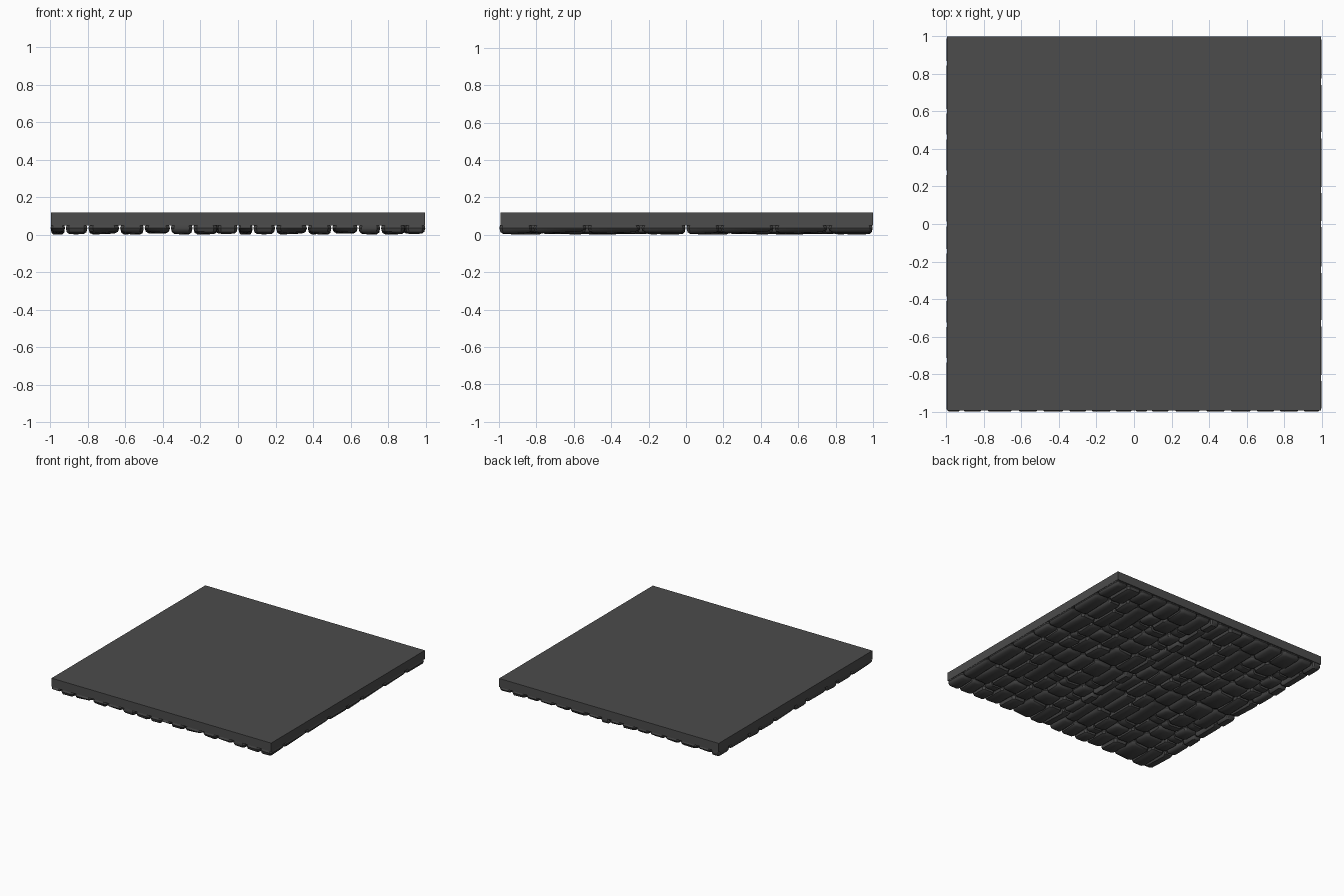
import bpy, bmesh, random

if "Cube" in bpy.data.objects:
    bpy.data.objects.remove(bpy.data.objects["Cube"])

random.seed(7)


def material(name, v):
    m = bpy.data.materials.new(name)
    m.diffuse_color = (v, v, v, 1)
    m.use_nodes = True
    m.node_tree.nodes["Principled BSDF"].inputs["Base Color"].default_value = m.diffuse_color
    return m


slab_grey = material("slab grey", 0.072)
stone_grey = material("stone grey", 0.062)


def finish(bm, name, mat):
    bmesh.ops.recalc_face_normals(bm, faces=bm.faces)
    me = bpy.data.meshes.new(name)
    bm.to_mesh(me)
    bm.free()
    me.materials.append(mat)
    ob = bpy.data.objects.new(name, me)
    bpy.context.collection.objects.link(ob)
    return ob


# Flat top slab
bm = bmesh.new()
bmesh.ops.create_cube(bm, size=1)
for v in bm.verts:
    v.co = (v.co.x * 1.992, v.co.y * 1.992 + 0.003, 0.085 + v.co.z * 0.07)
finish(bm, "top_slab", slab_grey)


def split(parts, lo, hi):
    """Random partition of 0..1 into uneven lengths."""
    w = [random.uniform(lo, hi) for _ in range(parts)]
    out, t = [0], 0
    for k in w:
        t += k / sum(w)
        out.append(t)
    return out


def stone(bm, x0, x1, y0, y1, low, tx, ty):
    """Worn cobble: eight-sided rings, widest just below the slab."""
    cx, cy = (x0 + x1) / 2, (y0 + y1) / 2
    hx, hy = (x1 - x0) / 2 - 0.002, (y1 - y0) / 2 - 0.002
    rings = []
    for f, z in ((0.13, 0.058), (0.0, 0.036), (0.10, low + 0.012), (0.32, low + 0.002)):
        a, b = hx * (1 - f), hy * (1 - f * 0.7)
        c = min(a, b) * 0.28
        pts = [(a, -b + c), (a, b - c), (a - c, b), (-a + c, b),
               (-a, b - c), (-a, -b + c), (-a + c, -b), (a - c, -b)]
        ring = []
        for px, py in pts:
            tilt = (px * tx + py * ty) if z < 0.034 else 0
            ring.append(bm.verts.new((cx + px, cy + py, max(0, z + tilt))))
        rings.append(ring)
    for r, s in zip(rings, rings[1:]):
        for i in range(8):
            j = (i + 1) % 8
            bm.faces.new((r[i], r[j], s[j], s[i]))
    bm.faces.new(rings[0])
    tip = bm.verts.new((cx, cy, max(0, low - 0.002)))
    for i in range(8):
        bm.faces.new((rings[-1][i], rings[-1][(i + 1) % 8], tip))


# One paving tile: uneven columns, each cut into stones, some cut smaller
tile = []
cols = [0, 0.08, 0.20, 0.37, 0.50, 0.64, 0.76, 1.0]
for x0, x1 in zip(cols, cols[1:]):
    ys = split(random.choice((4, 5)), 0.6, 1.3)
    for y0, y1 in zip(ys, ys[1:]):
        cells = [(x0, x1, y0, y1)]
        if x1 - x0 > 0.2:
            m = x0 + (x1 - x0) * random.uniform(0.38, 0.62)
            cells = [(x0, m, y0, y1), (m, x1, y0, y1)]
        elif y1 - y0 > 0.22 and random.random() < 0.5:
            m = y1 - 0.08
            cells = [(x0, x1, y0, m), (x0, x1, m, y1)]
        for c in cells:
            small = (c[3] - c[2]) < 0.12
            low = random.uniform(0.014, 0.022) if small else random.uniform(0.002, 0.013)
            tile.append((c, low, random.uniform(-.08, .08), random.uniform(-.05, .05)))

# The tile repeats two by two under the slab
bm = bmesh.new()
for ox in (-1, 0):
    for oy in (-1, 0):
        for (x0, x1, y0, y1), low, tx, ty in tile:
            stone(bm, x0 + ox, x1 + ox, y0 + oy, y1 + oy, low, tx, ty)
stones = finish(bm, "cobblestones", stone_grey)
bpy.context.view_layer.objects.active = stones
stones.select_set(True)
bpy.ops.object.shade_smooth_by_angle(angle=0.6)
